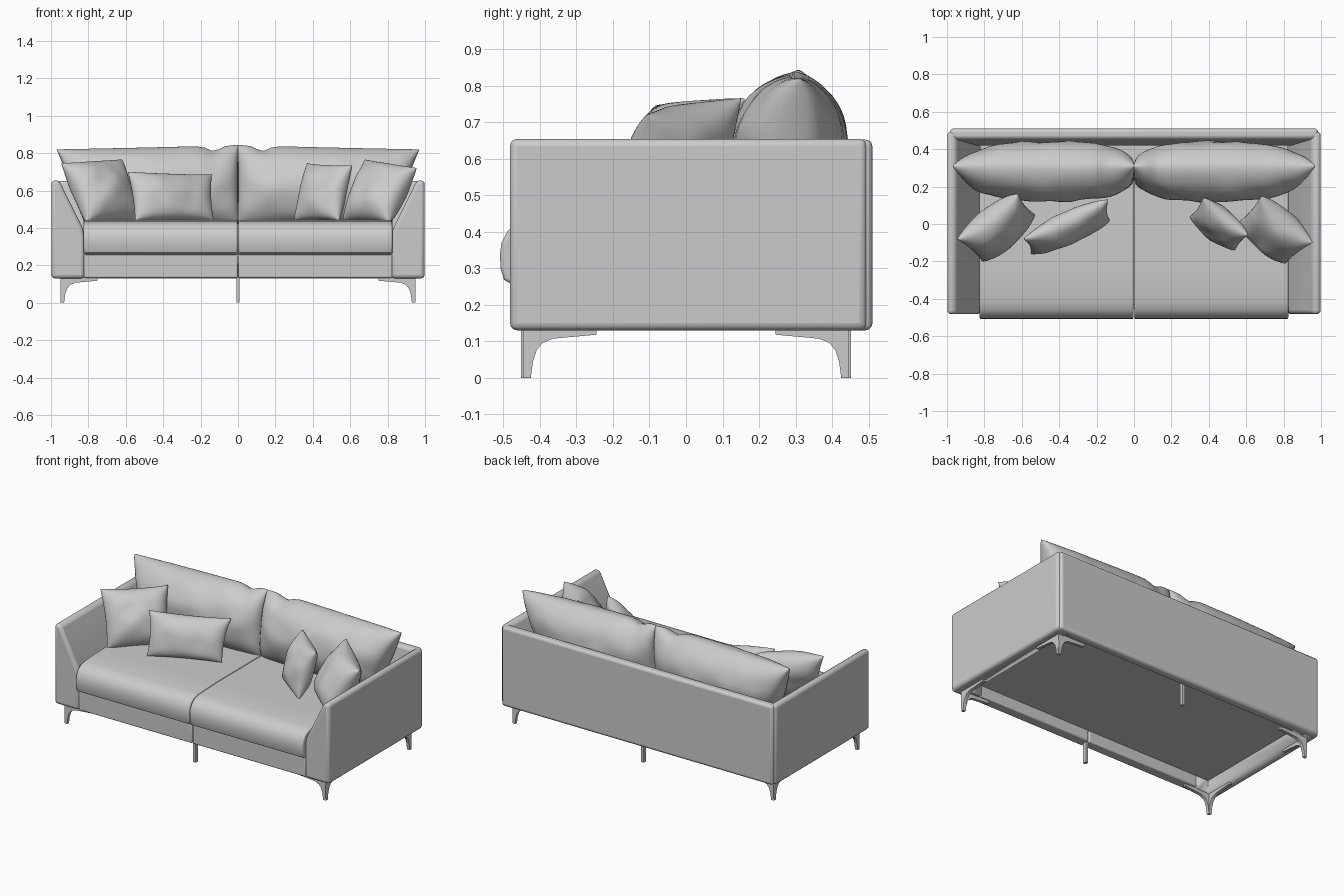
import bpy, bmesh
from math import radians, sin, pi, exp
from mathutils import Vector, noise

if "Cube" in bpy.data.objects:
    bpy.data.objects.remove(bpy.data.objects["Cube"])


def finish(bm, name, bevel=0, segs=3, angle=40):
    bmesh.ops.recalc_face_normals(bm, faces=bm.faces)
    me = bpy.data.meshes.new(name)
    bm.to_mesh(me)
    bm.free()
    ob = bpy.data.objects.new(name, me)
    bpy.context.collection.objects.link(ob)
    if bevel:
        m = ob.modifiers.new("bevel", 'BEVEL')
        m.width, m.segments = bevel, segs
        m.limit_method, m.angle_limit = 'ANGLE', radians(50)
    bpy.ops.object.select_all(action='DESELECT')
    bpy.context.view_layer.objects.active = ob
    ob.select_set(True)
    bpy.ops.object.shade_smooth_by_angle(angle=radians(angle))
    return ob


def prism(name, pts, axis, lo, hi, bevel=0, segs=3):
    """Extrude a (side, z) profile along x or y."""
    bm = bmesh.new()
    place = (lambda a, z, t: (t, a, z)) if axis == 'x' else (lambda a, z, t: (a, t, z))
    ends = [[bm.verts.new(place(a, z, t)) for a, z in pts] for t in (lo, hi)]
    for e in ends:
        bm.faces.new(e)
    n = len(pts)
    for i in range(n):
        j = (i + 1) % n
        bm.faces.new((ends[0][i], ends[0][j], ends[1][j], ends[1][i]))
    return finish(bm, name, bevel, segs)


def box(name, x0, x1, y0, y1, z0, z1, bevel=0):
    return prism(name, [(x0, z0), (x1, z0), (x1, z1), (x0, z1)], 'y', y0, y1, bevel)


def pillow(name, corners, half, pinch=0.055, pu=0.45, pv=0.45, dip=0, wrinkle=0.014, n=28):
    """Stuffed pillow from corners: top left, top right, bottom right, bottom left."""
    tl, tr, br, bl = map(Vector, corners)
    normal = (tr - tl).cross(bl - tl).normalized()
    bm = bmesh.new()
    for side in (-1, 1):
        grid = []
        for i in range(n + 1):
            row = []
            for j in range(n + 1):
                u, v = (sin(pi / 2 * (2 * k / n - 1)) for k in (i, j))
                eu, ev = max(0, 1 - u * u), max(0, 1 - v * v)
                a = (1 + u * (1 - pinch * ev * u * u)) / 2
                b = (1 + v * (1 - pinch * eu * v * v)) / 2
                p = tl.lerp(tr, a).lerp(bl.lerp(br, a), 1 - b)
                t = eu ** pu * ev ** pv
                t *= half + wrinkle * noise.noise(p * 9 + Vector((side, 0, 0)))
                p = p + normal * side * t
                if dip:
                    g = exp(-((abs(p.x) - 0.13) / 0.045) ** 2)
                    p.z -= dip * g * b * b
                row.append(bm.verts.new(p))
            grid.append(row)
        for i in range(n):
            for j in range(n):
                bm.faces.new((grid[i][j], grid[i + 1][j], grid[i + 1][j + 1], grid[i][j + 1]))
    bmesh.ops.remove_doubles(bm, verts=bm.verts, dist=1e-5)
    return finish(bm, name, angle=60)


# Cutter for the hollow underside
cutter = box("underside_cutter", -0.91, 0.91, -0.41, 0.46, -0.1, 0.22)
cutter.hide_render = True
cutter.display_type = 'WIRE'


def hollow(ob):
    m = ob.modifiers.new("hollow", 'BOOLEAN')
    m.operation, m.object, m.solver = 'DIFFERENCE', cutter, 'EXACT'
    bpy.context.view_layer.objects.active = ob
    for mod in list(ob.modifiers):
        if mod.type in {'BEVEL', 'BOOLEAN'}:
            bpy.ops.object.modifier_apply(modifier=mod.name)


# Backrest frame and platform
hollow(prism("backrest", [(0.51, 0.13), (0.51, 0.652), (0.455, 0.652), (0.42, 0.42), (0.42, 0.13)],
             'x', -0.985, 0.985, 0.018))
box("platform", -0.93, 0.93, -0.43, 0.465, 0.205, 0.26)

leg_curve = [(0, 0.135), (0.004, 0), (0.02, 0), (0.026, 0.045), (0.036, 0.075),
             (0.052, 0.095), (0.08, 0.107), (0.2, 0.118), (0.2, 0.135)]
seat_curve = [(-0.475, 0.256), (-0.498, 0.268), (-0.508, 0.30), (-0.509, 0.34), (-0.505, 0.37),
              (-0.488, 0.402), (-0.46, 0.424), (-0.41, 0.436), (-0.25, 0.443), (0.3, 0.443),
              (0.3, 0.256)]

for s, side in ((-1, "left"), (1, "right")):
    # Flared arm
    arm = [(0.998, 0.13), (0.998, 0.654), (0.955, 0.654), (0.93, 0.60), (0.83, 0.40),
           (0.82, 0.35), (0.82, 0.13)]
    hollow(prism(side + "_arm", [(s * x, z) for x, z in arm], 'y', -0.482, 0.495, 0.02))

    # Front rail and seat cushion
    x0, x1 = sorted((s * 0.002, s * 0.825))
    box(side + "_front_rail", x0, x1, -0.477, -0.41, 0.133, 0.26, 0.008)
    prism(side + "_seat_cushion", seat_curve, 'x', x0, x1, 0.01)

    # Back cushion
    pillow(side + "_back_cushion",
           [(s * 0.97, 0.31, 0.82), (s * -0.004, 0.31, 0.843),
            (s * -0.004, 0.25, 0.42), (s * 0.82, 0.25, 0.42)],
           0.163, pinch=0.01, pu=0.32, pv=0.58, dip=0.028)

    # Corner legs, two curved blades each
    for f, end in ((-1, "front"), (1, "back")):
        cx, cy = s * 0.95, f * 0.445
        name = f"{side}_{end}_leg"
        lo, hi = sorted((cy, cy - f * 0.02))
        prism(name + "_side_blade", [(cx - s * d, z) for d, z in leg_curve], 'y', lo, hi)
        lo, hi = sorted((cx, cx - s * 0.02))
        prism(name + "_depth_blade", [(cy - f * d, z) for d, z in leg_curve], 'x', lo, hi)

# Straight middle legs
for y, end in ((-0.44, "front"), (0.44, "back")):
    box(end + "_middle_leg", -0.009, 0.009, y - 0.012, y + 0.012, 0, 0.21)

# Throw pillows
pillow("left_square_pillow", [(-0.945, -0.08, 0.745), (-0.62, 0.16, 0.765),
                              (-0.53, 0.05, 0.44), (-0.81, -0.20, 0.43)], 0.105)
pillow("lumbar_pillow", [(-0.59, -0.08, 0.70), (-0.14, 0.13, 0.685),
                         (-0.13, 0.02, 0.44), (-0.55, -0.16, 0.44)], 0.075)
pillow("right_small_pillow", [(0.37, 0.14, 0.745), (0.61, -0.06, 0.735),
                              (0.54, -0.14, 0.44), (0.30, 0.04, 0.44)], 0.078)
pillow("right_square_pillow", [(0.68, 0.15, 0.765), (0.955, -0.10, 0.72),
                               (0.81, -0.21, 0.43), (0.56, 0.01, 0.44)], 0.105)
